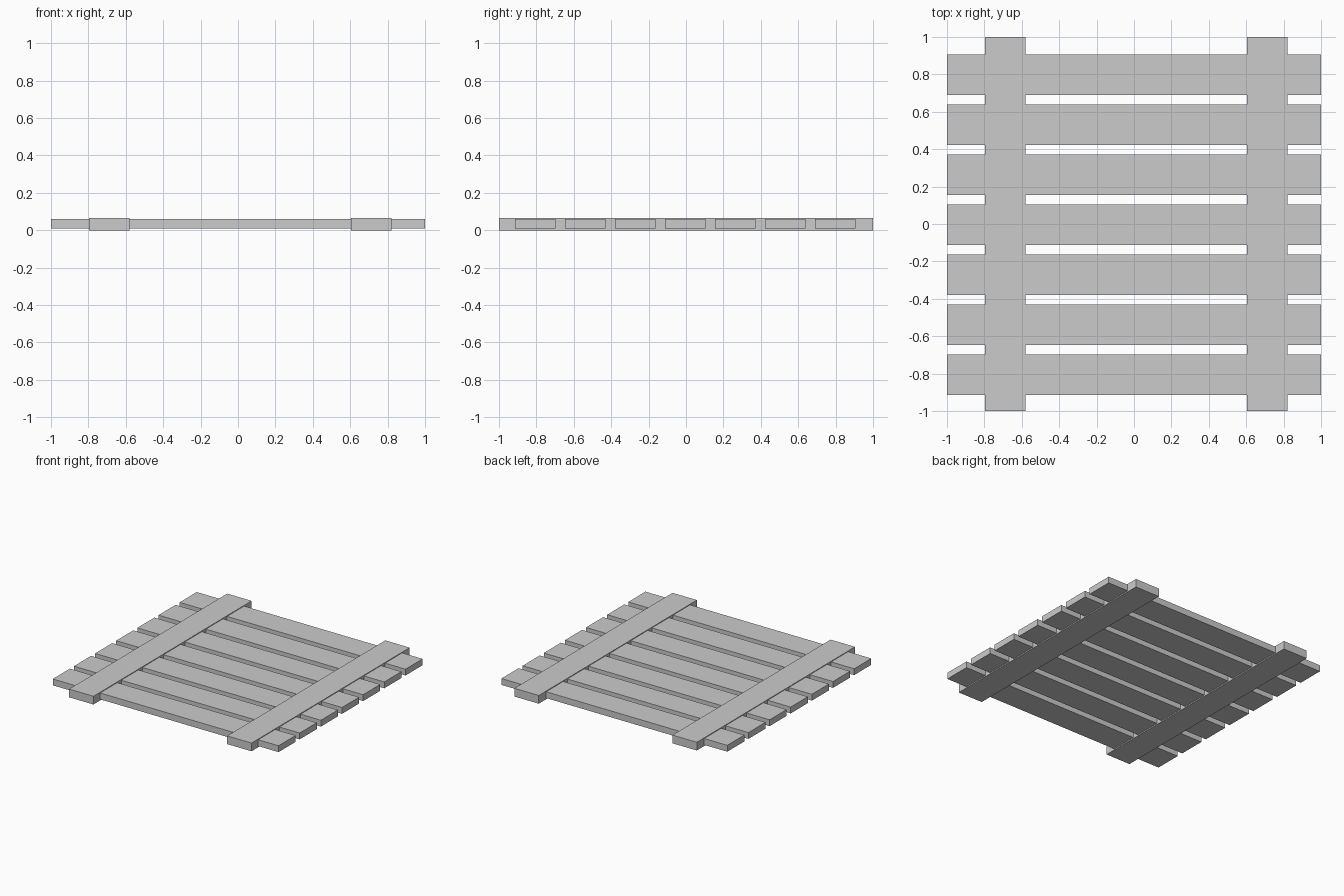
import bpy

if "Cube" in bpy.data.objects:
    bpy.data.objects.remove(bpy.data.objects["Cube"])


def plank(name, center, size):
    bpy.ops.mesh.primitive_cube_add(size=1, location=center)
    ob = bpy.context.object
    ob.name = name
    ob.scale = size
    bpy.ops.object.transform_apply(location=False, rotation=False, scale=True)
    return ob


# Seven horizontal slats, evenly spaced
for i in range(7):
    y = -0.807 + i * 0.2675
    plank(f"slat_{i + 1}", (0, y, 0.0345), (2.0, 0.216, 0.051))

# Two slightly thicker cross battens enclosing the slats
for name, x in (("left_batten", -0.688), ("right_batten", 0.712)):
    plank(name, (x, 0, 0.033), (0.216, 2.0, 0.066))
